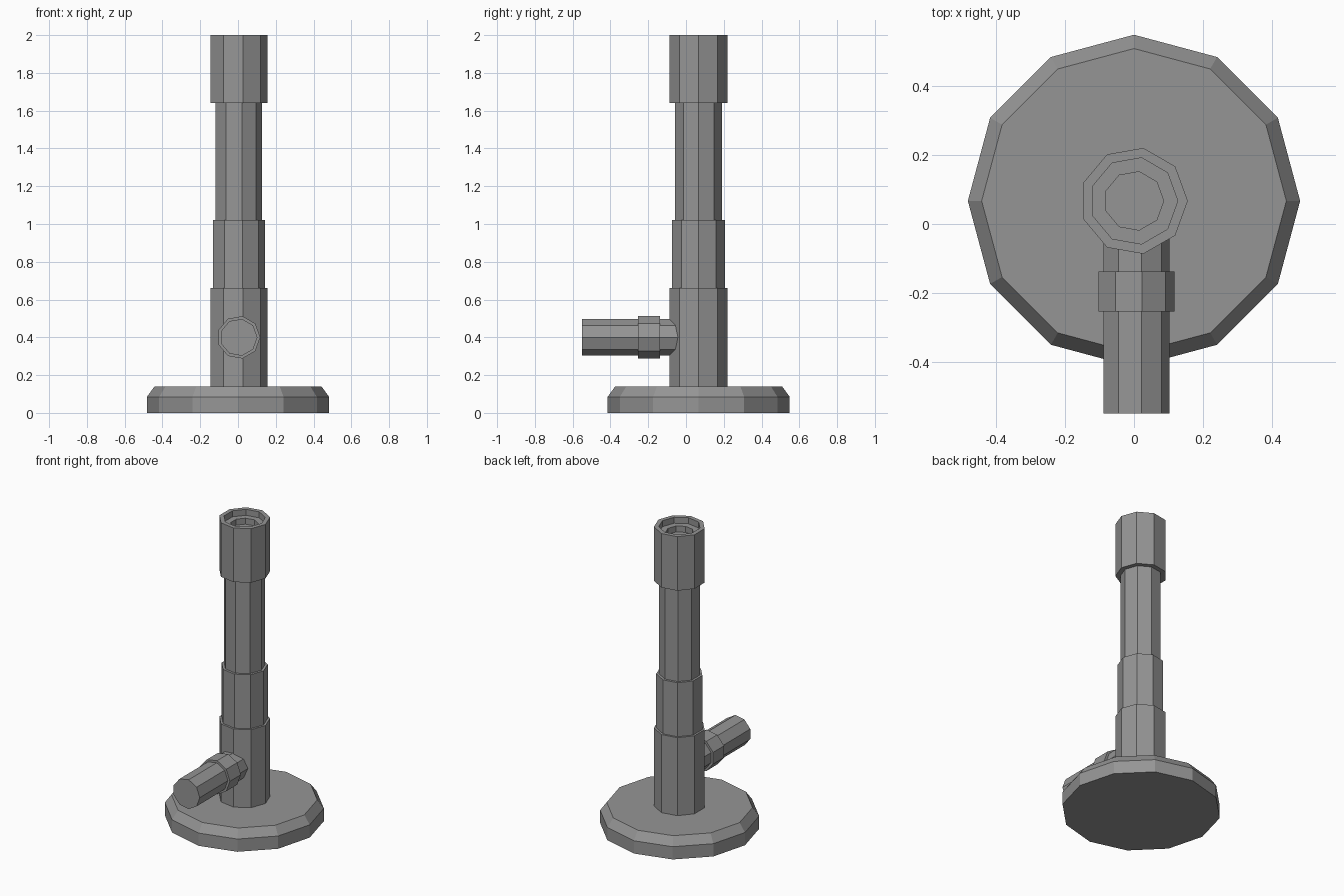
import bpy
import bmesh
from math import cos, sin, tau
from mathutils import Matrix, Vector

cube = bpy.data.objects.get("Cube")
if cube:
    bpy.data.objects.remove(cube, do_unlink=True)

GREY = (0.3, 0.3, 0.3, 1.0)
metal = bpy.data.materials.new("grey metal")
metal.use_nodes = True
metal.diffuse_color = GREY
metal.node_tree.nodes["Principled BSDF"].inputs["Base Color"].default_value = GREY


def turned(name, profile, sides, matrix):
    """Solid of revolution from (radius, height) pairs, capped at both ends."""
    bm = bmesh.new()
    rings = [[bm.verts.new((r * cos(tau * i / sides), r * sin(tau * i / sides), h))
              for i in range(sides)] for r, h in profile]
    for low, high in zip(rings, rings[1:]):
        for i in range(sides):
            j = (i + 1) % sides
            bm.faces.new((low[i], low[j], high[j], high[i]))
    bm.faces.new(rings[0][::-1])
    bm.faces.new(rings[-1])
    bm.transform(matrix)
    bmesh.ops.recalc_face_normals(bm, faces=bm.faces)
    mesh = bpy.data.meshes.new(name)
    bm.to_mesh(mesh)
    bm.free()
    mesh.materials.append(metal)
    obj = bpy.data.objects.new(name, mesh)
    bpy.context.collection.objects.link(obj)
    return obj


upright = Matrix.Translation(Vector((0, 0.067, 0)))
# Side parts run from the front end (height 0) back towards the column
sideways = Matrix.Translation(Vector((0.004, -0.55, 0.4))) @ Matrix.Rotation(-tau / 4, 4, "X")

# Round foot with a bevelled rim
turned("base", [(0.482, 0), (0.482, 0.085), (0.442, 0.14)], 12, upright)

# Stepped column with a recessed mouth
turned("column", [(0.156, 0.14), (0.156, 0.66), (0.142, 0.66), (0.142, 1.02),
                  (0.126, 1.02), (0.126, 1.64), (0.156, 1.64), (0.156, 2.0),
                  (0.127, 2.0), (0.127, 1.96), (0.086, 1.96), (0.086, 1.92)], 9, upright)

# Side inlet with its collar
turned("inlet_pipe", [(0.099, 0), (0.099, 0.53)], 9, sideways)
turned("inlet_collar", [(0.114, 0.296), (0.114, 0.412)], 9, sideways)
